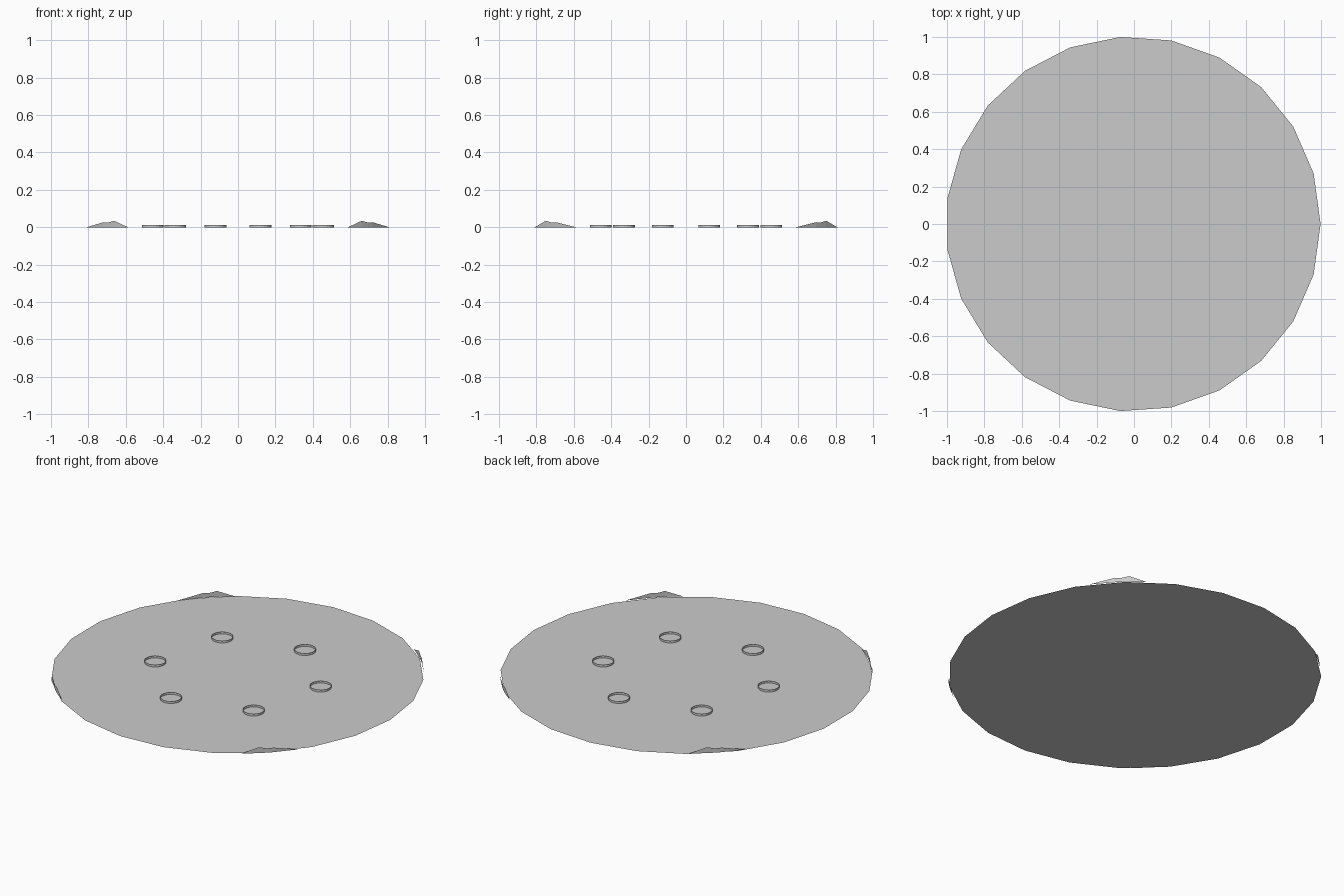
import bpy
import bmesh
from math import cos, sin, radians, pi

cube = bpy.data.objects.get("Cube")
if cube:
    bpy.data.objects.remove(cube, do_unlink=True)

grey = bpy.data.materials.new("plain_grey")
grey.use_nodes = True
grey.diffuse_color = (0.6, 0.6, 0.6, 1)
grey.node_tree.nodes["Principled BSDF"].inputs["Base Color"].default_value = (0.6, 0.6, 0.6, 1)


def finish(name, bm):
    """Turn a bmesh into a named grey object."""
    mesh = bpy.data.meshes.new(name)
    bm.to_mesh(mesh)
    bm.free()
    mesh.materials.append(grey)
    obj = bpy.data.objects.new(name, mesh)
    bpy.context.collection.objects.link(obj)
    return obj


def circle(bm, sides, radius, x=0, y=0):
    return [bm.verts.new((x + radius * cos(2 * pi * i / sides),
                          y + radius * sin(2 * pi * i / sides), 0))
            for i in range(sides)]


# Flat round base sheet
bm = bmesh.new()
bm.faces.new(circle(bm, 23, 1.0023, x=-0.0047))
finish("base_disc", bm)

# Six low open rings standing on the base
for n in range(6):
    angle = radians(15.3 + 60 * n)
    bm = bmesh.new()
    lower = circle(bm, 20, 0.058, 0.472 * cos(angle), 0.472 * sin(angle))
    walls = bmesh.ops.extrude_edge_only(
        bm, edges=[bm.edges.new((lower[i - 1], lower[i])) for i in range(20)])
    upper = [v for v in walls["geom"] if isinstance(v, bmesh.types.BMVert)]
    bmesh.ops.translate(bm, verts=upper, vec=(0, 0, 0.013))
    bmesh.ops.recalc_face_normals(bm, faces=bm.faces)
    finish(f"ring_{n + 1}", bm)

# Four thin two-peaked rim fins, mirrored across both axes
fin_outline = [(36, 0), (44, 0.027), (46, 0.025), (48.5, 0.035), (54, 0)]
bm = bmesh.new()
top = [bm.verts.new((cos(radians(a)), sin(radians(a)), z)) for a, z in fin_outline]
foot = [bm.verts.new((v.co.x, v.co.y, 0)) for v in top[1:-1]]
base = [top[0]] + foot + [top[-1]]
for i in range(len(top) - 1):
    corners = dict.fromkeys((base[i], base[i + 1], top[i + 1], top[i]))
    bm.faces.new(list(corners))
fins = finish("rim_fins", bm)
mirror = fins.modifiers.new("mirror", "MIRROR")
mirror.use_axis = (True, True, False)
mirror.use_mirror_merge = False
